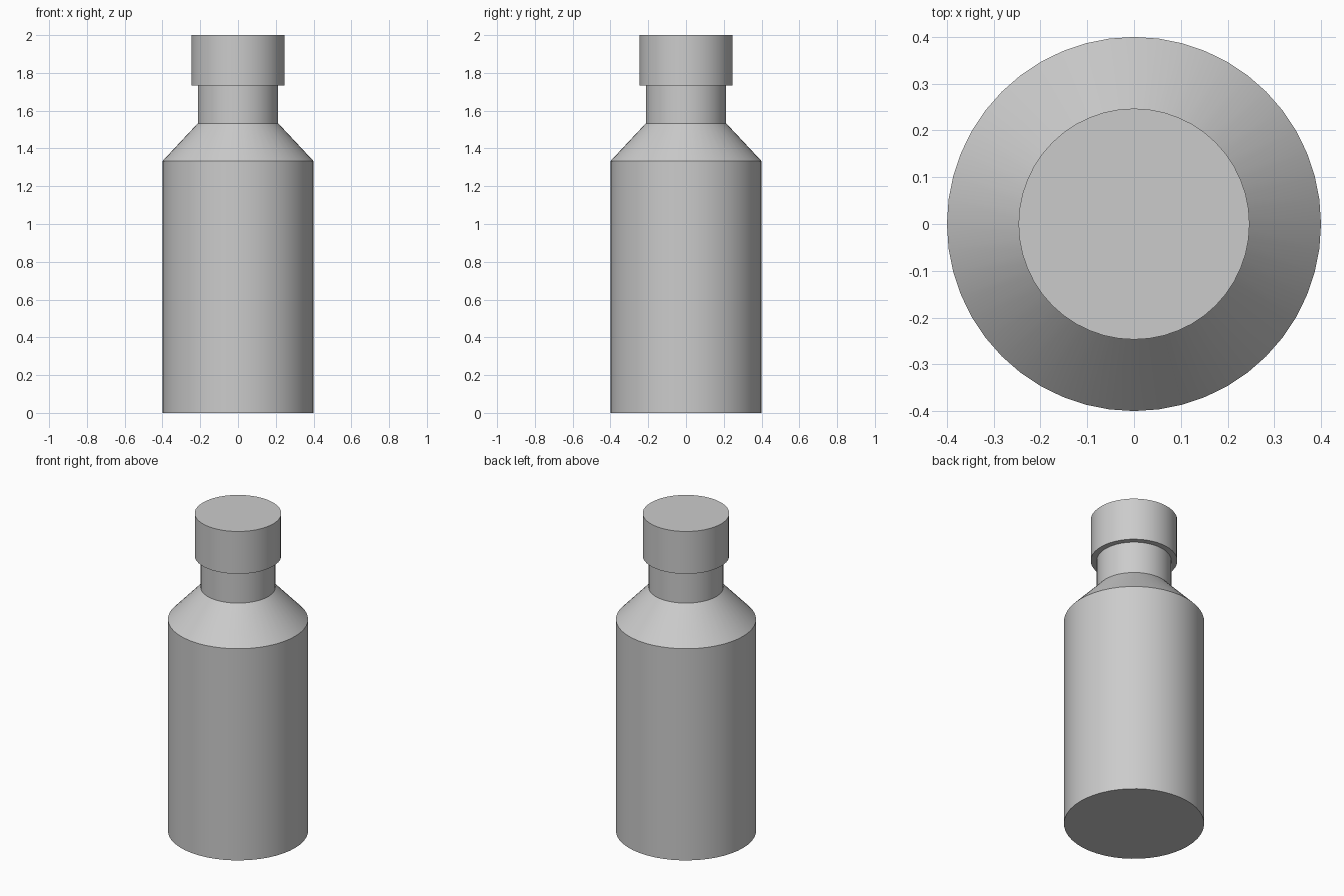
import bpy
import bmesh
from math import cos, sin, tau, radians

SIDES = 48

cube = bpy.data.objects.get("Cube")
if cube:
    bpy.data.objects.remove(cube, do_unlink=True)

grey = bpy.data.materials.new("plain grey")
grey.use_nodes = True
colour = (0.6, 0.6, 0.6, 1)
grey.diffuse_color = colour
grey.node_tree.nodes["Principled BSDF"].inputs["Base Color"].default_value = colour


def turned(name, profile):
    """Closed solid of revolution from (radius, height) pairs, bottom to top."""
    bm = bmesh.new()
    rings = [[bm.verts.new((r * cos(tau * i / SIDES), r * sin(tau * i / SIDES), z))
              for i in range(SIDES)] for r, z in profile]
    for low, high in zip(rings, rings[1:]):
        for i in range(SIDES):
            j = (i + 1) % SIDES
            bm.faces.new((low[i], low[j], high[j], high[i]))
    bm.faces.new(rings[0][::-1])
    bm.faces.new(rings[-1])
    mesh = bpy.data.meshes.new(name)
    bm.to_mesh(mesh)
    bm.free()
    mesh.materials.append(grey)
    obj = bpy.data.objects.new(name, mesh)
    bpy.context.collection.objects.link(obj)
    bpy.ops.object.select_all(action="DESELECT")
    obj.select_set(True)
    bpy.context.view_layer.objects.active = obj
    bpy.ops.object.shade_smooth_by_angle(angle=radians(30))
    return obj


# Bottle: straight body, sloping shoulder and neck
turned("bottle", [(0.4, 0), (0.4, 1.333), (0.213, 1.533), (0.213, 1.733)])

# Cap: slightly wider than the neck
turned("cap", [(0.247, 1.733), (0.247, 2)])
